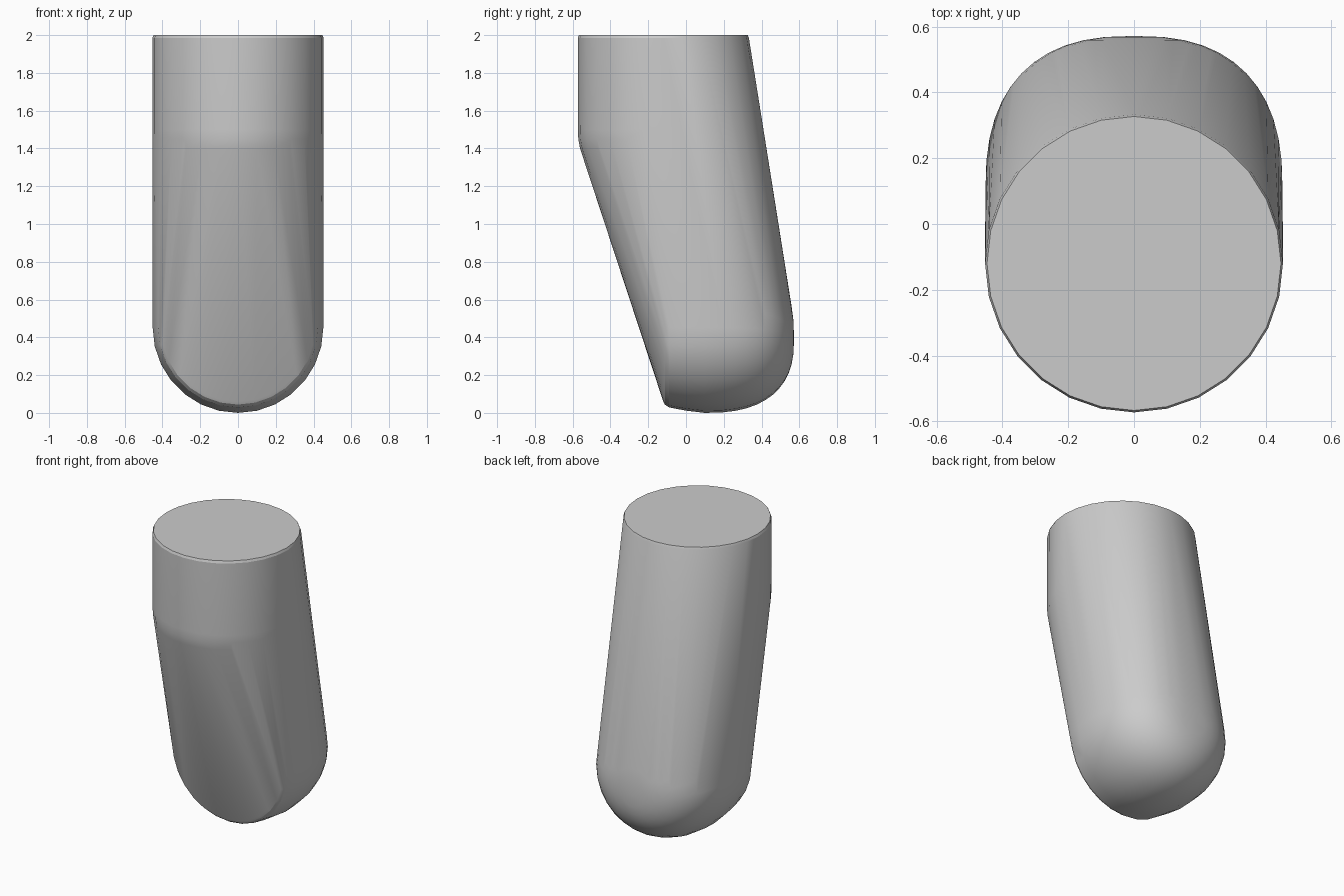
import bpy, bmesh
from math import sin, cos, pi

if "Cube" in bpy.data.objects:
    bpy.data.objects.remove(bpy.data.objects["Cube"])

R = 0.453
bm = bmesh.new()


def ring(centre, radius, axis, sides=28):
    """Add a circle of points around the z or y axis."""
    for i in range(sides):
        a = 2 * pi * i / sides
        u, v = radius * sin(a), radius * cos(a)
        offset = (u, v, 0) if axis == 'z' else (u, 0, v)
        bm.verts.new([c + o for c, o in zip(centre, offset)])


# Upright upper end: thin lip at the top, rounded shoulder below
for z, r in ((2.0, 0.447), (1.985, R), (1.6, R), (1.5, 0.4525), (1.45, 0.45), (1.40, 0.441)):
    ring((0, -0.12, z), r, 'z')

# Lower end facing forward: small bevel in front, blunt dome behind
for y, r in ((-0.12, 0.393), (-0.112, 0.408), (-0.09, 0.423), (0.0, 0.44)):
    ring((0, y, 0.452), r, 'y')
steps = 12
for i in range(steps):
    a = pi / 2 * i / steps
    y = 0.10 + 0.472 * sin(a) ** 0.8
    ring((0, y, 0.452 - 0.06 * (i / steps) ** 2), 0.452 * cos(a) ** 0.8, 'y')
bm.verts.new((0, 0.572, 0.39))

# Stretch one skin around both ends
hull = bmesh.ops.convex_hull(bm, input=bm.verts[:])
inside = {g for g in hull["geom_interior"] + hull["geom_unused"]
          if isinstance(g, bmesh.types.BMVert)}
bmesh.ops.delete(bm, geom=list(inside), context='VERTS')
bmesh.ops.dissolve_limit(bm, angle_limit=0.01, verts=bm.verts[:], edges=bm.edges[:])
bmesh.ops.recalc_face_normals(bm, faces=bm.faces[:])

mesh = bpy.data.meshes.new("bent_peg")
bm.to_mesh(mesh)
bm.free()
peg = bpy.data.objects.new("bent_peg", mesh)
bpy.context.collection.objects.link(peg)
bpy.context.view_layer.objects.active = peg
peg.select_set(True)
bpy.ops.object.shade_smooth_by_angle(angle=0.35)
